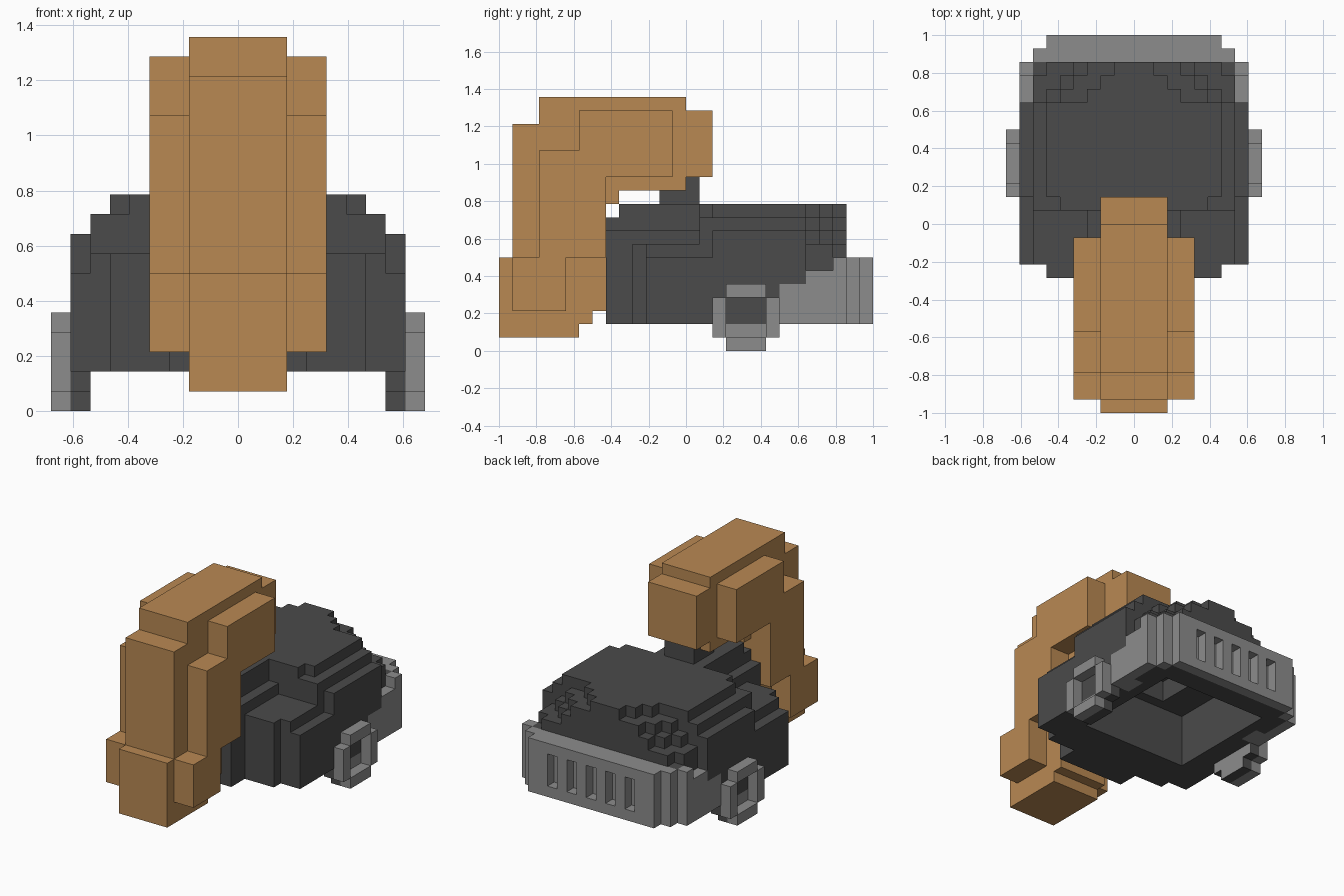
import bpy, bmesh, math

if "Cube" in bpy.data.objects:
    bpy.data.objects.remove(bpy.data.objects["Cube"])

U = 1 / 14  # edge of one cubic cell


def material(name, rgb):
    m = bpy.data.materials.new(name)
    m.use_nodes = True
    m.diffuse_color = (*rgb, 1)
    m.node_tree.nodes["Principled BSDF"].inputs["Base Color"].default_value = (*rgb, 1)
    return m


BROWN = material("tan brown", (0.485, 0.250, 0.086))
DARK = material("charcoal", (0.069, 0.069, 0.069))
GREY = material("mid grey", (0.265, 0.265, 0.265))


def block(half, y0, y1, z0, z1, inner=0):
    """Cells with inner <= |x| <= half, mirrored about the centre line."""
    return {(x, y, z) for x in range(-half, half + 1) if abs(x) >= inner
            for y in range(y0, y1) for z in range(z0, z1)}


def union(*blocks):
    return set().union(*(block(*b) for b in blocks))


def build(name, cells, mats, side_index=0):
    """Skin the outside of a set of cells; faces turned to +-x may take another material."""
    bm = bmesh.new()
    cache = {}

    def vert(p):
        if p not in cache:
            cache[p] = bm.verts.new(((p[0] - 0.5) * U, (p[1] - 14) * U, p[2] * U))
        return cache[p]

    for c in sorted(cells):
        for axis in range(3):
            for s in (0, 1):
                n = list(c)
                n[axis] += 2 * s - 1
                if tuple(n) in cells:
                    continue
                a, b = (axis + 1) % 3, (axis + 2) % 3
                quad = []
                for da, db in ((0, 0), (1, 0), (1, 1), (0, 1)):
                    p = list(c)
                    p[axis] += s
                    p[a] += da
                    p[b] += db
                    quad.append(vert(tuple(p)))
                face = bm.faces.new(quad if s else quad[::-1])
                face.material_index = side_index if axis == 0 else 0
    bm.normal_update()
    bmesh.ops.dissolve_limit(bm, angle_limit=math.radians(1), verts=bm.verts[:],
                             edges=bm.edges[:], delimit={'MATERIAL'})
    me = bpy.data.meshes.new(name)
    bm.to_mesh(me)
    bm.free()
    for m in mats:
        me.materials.append(m)
    ob = bpy.data.objects.new(name, me)
    bpy.context.scene.collection.objects.link(ob)
    return ob


# Curved handle: central spine with stepped cheeks on both sides
handle = union(
    (2, 0, 6, 1, 7), (2, 6, 7, 2, 7), (2, 7, 8, 3, 7),
    (2, 1, 8, 7, 17), (2, 3, 8, 17, 19),
    (2, 8, 9, 11, 19), (2, 9, 14, 12, 19), (2, 14, 16, 13, 18),
    (4, 1, 5, 3, 7, 3), (4, 3, 8, 7, 15, 3),
    (4, 6, 8, 15, 18, 3), (4, 8, 13, 13, 18, 3))
build("handle", handle, [BROWN])

# Neck between the handle and the body
build("neck", block(1, 12, 15, 11, 13), [DARK])

# Rear bumper wrapping round the sides, with five vent slots
bumper = union(
    (6, 26, 28, 2, 7), (7, 26, 27, 2, 7), (8, 25, 26, 2, 7, 8),
    (8, 23, 25, 2, 6, 8), (8, 21, 23, 2, 5, 7))
bumper -= {(x, 27, z) for x in range(-4, 5, 2) for z in range(3, 6)}
bumper -= block(6, 26, 27, 2, 3)
build("rear_bumper", bumper, [GREY])

# Main body: broad base, raised core and stepped shoulders
body = union(
    (3, 8, 10, 2, 9), (3, 10, 15, 8, 9), (2, 8, 9, 9, 10), (2, 9, 15, 9, 11),
    (6, 10, 11, 2, 8), (8, 11, 23, 2, 7), (7, 11, 16, 7, 8),
    (8, 16, 23, 7, 9), (7, 15, 16, 8, 10), (7, 16, 23, 9, 10),
    (5, 15, 16, 10, 11), (6, 16, 23, 10, 11),
    (7, 23, 26, 2, 7), (7, 23, 25, 7, 8), (6, 25, 26, 7, 8),
    (6, 26, 27, 2, 3))
# Rear corners step in as they rise
for z, half in ((8, 6), (9, 5), (10, 3)):
    for i in range(3):
        body |= block(half - i, 23 + i, 24 + i, z, z + 1)
# Hollow underside with a deeper pocket
body -= block(5, 14, 25, 2, 7) | block(2, 15, 20, 7, 9) | bumper
build("body", body, [DARK])

# Side rings and the hubs that carry them below the body
ring = union((9, 17, 20, 0, 5, 9), (9, 16, 21, 1, 4, 9)) - block(9, 17, 20, 1, 4)
build("side_rings", ring, [GREY])
hub = union((8, 17, 20, 0, 1, 8), (8, 16, 21, 1, 2, 8))
build("side_hubs", hub, [DARK, GREY], side_index=1)
